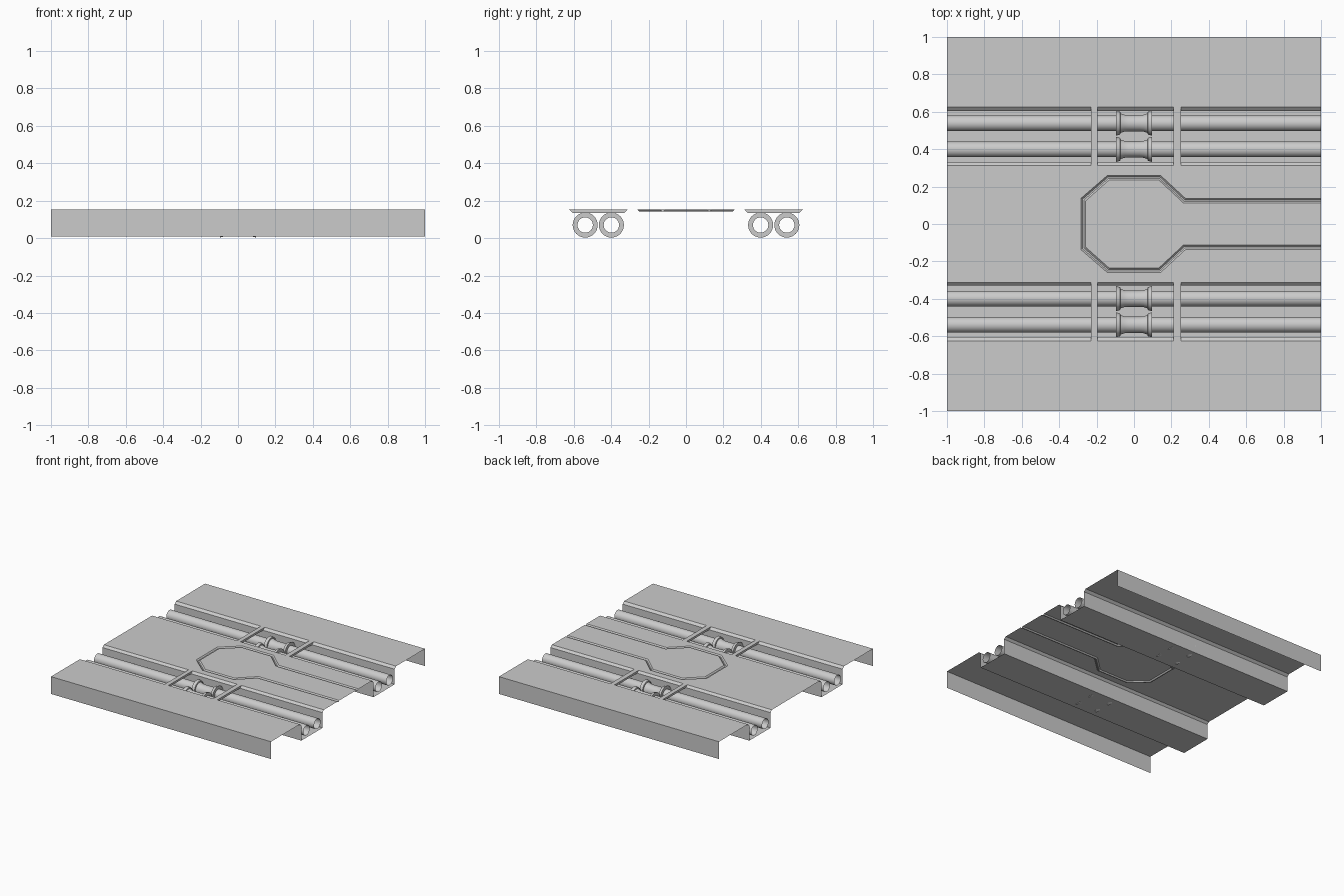
import bpy, bmesh, math

if "Cube" in bpy.data.objects:
    bpy.data.objects.remove(bpy.data.objects["Cube"])

TOP, LOW = 0.152, 0.01          # deck height and underside height
BARS = [(-0.23, -0.195), (0.212, 0.25)]


def make(name, verts, faces, up=False):
    me = bpy.data.meshes.new(name)
    me.from_pydata(verts, [], faces)
    if up:
        bm = bmesh.new()
        bm.from_mesh(me)
        bmesh.ops.recalc_face_normals(bm, faces=bm.faces)
        bm.to_mesh(me)
        bm.free()
    ob = bpy.data.objects.new(name, me)
    bpy.context.collection.objects.link(ob)
    return ob


def strip(name, profile, x0, x1):
    """Extrude an open (y, z) profile along x."""
    n = len(profile)
    verts = [(x, y, z) for x in (x0, x1) for y, z in profile]
    return make(name, verts, [(i, i + n, i + n + 1, i + 1) for i in range(n - 1)])


def lathe(name, profile, y, z, seg=32):
    """Spin an (x, radius) profile around an axis parallel to x."""
    verts, faces = [], []
    for x, r in profile:
        for k in range(seg):
            a = 2 * math.pi * k / seg
            verts.append((x, y + r * math.cos(a), z + r * math.sin(a)))
    for i in range(len(profile) - 1):
        for k in range(seg):
            m = (k + 1) % seg
            faces.append((i * seg + k, i * seg + m, (i + 1) * seg + m, (i + 1) * seg + k))
    ob = make(name, verts, faces)
    bpy.ops.object.select_all(action='DESELECT')
    ob.select_set(True)
    bpy.context.view_layer.objects.active = ob
    bpy.ops.object.shade_smooth_by_angle(angle=math.radians(35))
    return ob


# Centre deck with an octagonal groove running out to the +x edge
half_out = [(1, 0.137), (0.275, 0.137), (0.142, 0.26), (-0.142, 0.26), (-0.284, 0.137)]
half_in = [(1, 0.112), (0.265, 0.112), (0.132, 0.236), (-0.132, 0.236), (-0.258, 0.124)]
outer = half_out + [(x, -y) for x, y in reversed(half_out)]
inner = half_in + [(x, -y) for x, y in reversed(half_in)]

border = [(1, -0.313), (1, -0.137)] + outer[::-1][1:] + [(1, 0.313), (-1, 0.313), (-1, -0.313)]
make("centre_deck", [(x, y, TOP) for x, y in border], [tuple(range(len(border)))])
make("octagon_panel", [(x, y, TOP) for x, y in inner], [tuple(range(len(inner)))])

verts, faces, n = [], [], len(outer)
for t, z in ((0, TOP), (0.35, TOP - 0.009), (0.65, TOP - 0.009), (1, TOP)):
    for (ax, ay), (bx, by) in zip(outer, inner):
        verts.append((ax + (bx - ax) * t, ay + (by - ay) * t, z))
for j in range(3):
    for i in range(n - 1):
        a = j * n + i
        faces.append((a, a + 1, a + n + 1, a + n))
make("octagon_groove", verts, faces)

# Everything that repeats on both sides
for side, s in (("front", -1), ("back", 1)):
    # outer deck with skirt
    strip(side + "_outer_deck",
          [(s * 0.625, TOP), (s * 1.0, TOP), (s * 1.0, LOW)][::s], -1, 1)

    # trench walls and floor
    lip = TOP - 0.017
    strip(side + "_trench",
          [(s * 0.33, lip), (s * 0.33, LOW), (s * 0.605, LOW), (s * 0.605, lip)][::s], -1, 1)

    # bevelled trench lips, interrupted by the cross bars
    for x0, x1 in ((-1, BARS[0][0]), (BARS[0][1], BARS[1][0]), (BARS[1][1], 1)):
        strip(side + "_inner_lip", [(s * 0.313, TOP), (s * 0.33, lip)][::s], x0, x1)
        strip(side + "_outer_lip", [(s * 0.605, lip), (s * 0.625, TOP)][::s], x0, x1)

    # cross bars
    for x0, x1 in BARS:
        sec = [(s * 0.313, TOP), (s * 0.33, lip), (s * 0.605, lip), (s * 0.625, TOP)]
        make(side + "_cross_bar", [(x, y, z) for x in (x0, x1) for y, z in sec],
             [(0, 1, 2, 3), (4, 5, 6, 7), (0, 1, 5, 4), (1, 2, 6, 5),
              (2, 3, 7, 6), (3, 0, 4, 7)], up=True)

    # pipes with waisted couplings
    half = [(-0.097, 0.041), (-0.097, 0.067), (-0.074, 0.061), (-0.072, 0.052),
            (-0.05, 0.045), (-0.03, 0.0435)]
    coupling = half + [(-x, r) for x, r in reversed(half)]
    for y in (0.399, 0.539):
        lathe(side + "_pipe", [(-1, 0.042), (1, 0.042)], s * y, 0.07)
        lathe(side + "_coupling", coupling, s * y, 0.07)
